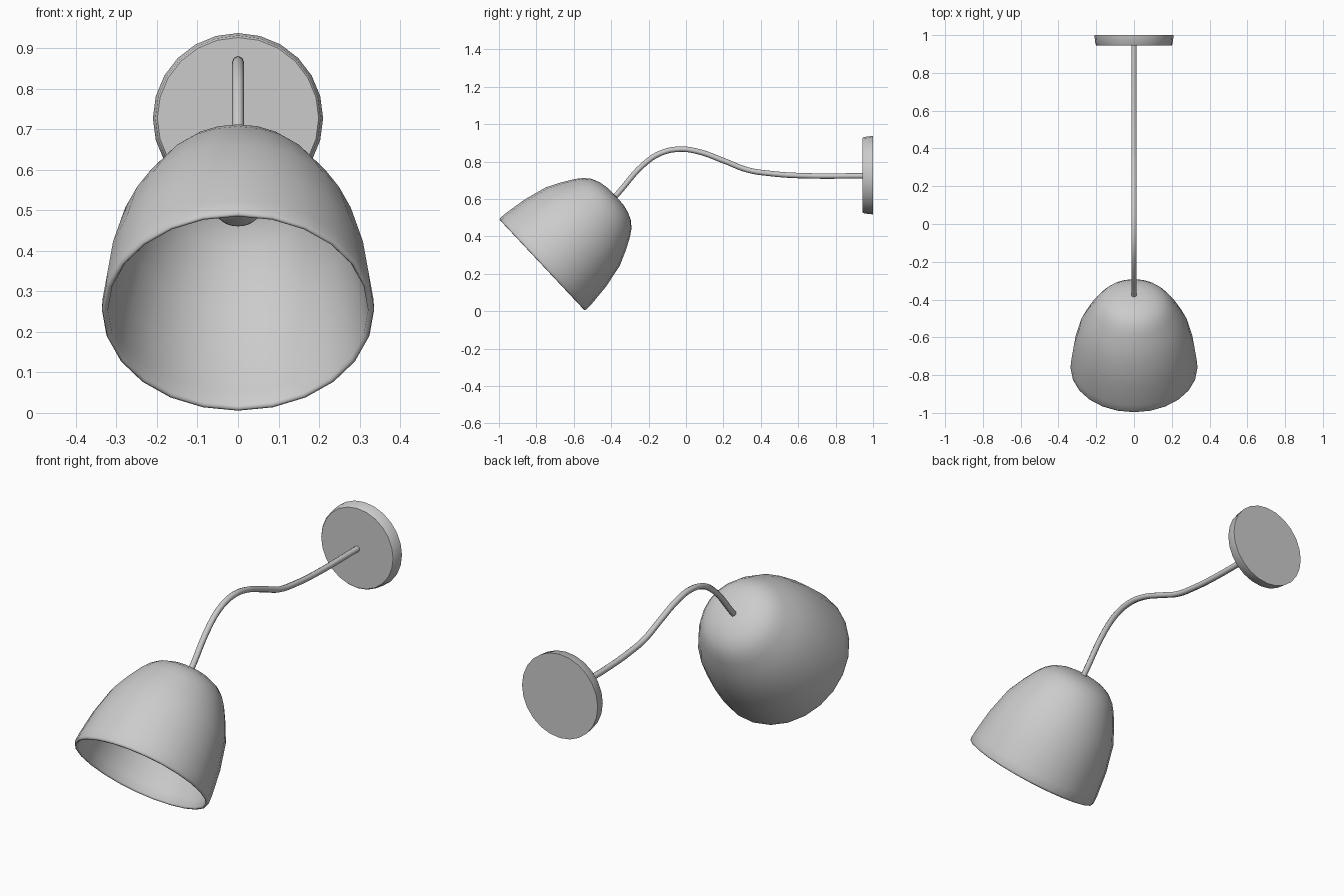
import bpy, bmesh, math
from mathutils import Vector, Matrix

if "Cube" in bpy.data.objects:
    bpy.data.objects.remove(bpy.data.objects["Cube"])

SIDES = 24


def smooth(ob, angle):
    bpy.ops.object.select_all(action='DESELECT')
    ob.select_set(True)
    bpy.context.view_layer.objects.active = ob
    bpy.ops.object.shade_smooth_by_angle(angle=math.radians(angle))


def lathe(name, profile, origin, axis, angle=50):
    """Spin (radius, height) points around an axis that starts at origin."""
    bm = bmesh.new()
    verts = [bm.verts.new((0, r, h)) for r, h in profile]
    edges = [bm.edges.new(pair) for pair in zip(verts, verts[1:])]
    bmesh.ops.spin(bm, geom=verts + edges, cent=(0, 0, 0), axis=(0, 0, 1),
                   angle=2 * math.pi, steps=SIDES, use_merge=False)
    bmesh.ops.remove_doubles(bm, verts=bm.verts, dist=1e-4)
    bmesh.ops.recalc_face_normals(bm, faces=bm.faces)
    turn = Vector(axis).to_track_quat('Z', 'Y').to_matrix().to_4x4()
    bm.transform(Matrix.Translation(origin) @ turn)
    mesh = bpy.data.meshes.new(name)
    bm.to_mesh(mesh)
    bm.free()
    ob = bpy.data.objects.new(name, mesh)
    bpy.context.collection.objects.link(ob)
    smooth(ob, angle)
    return ob


rim_centre = (0, -0.77, 0.247)
shade_axis = (0, 0.729, 0.684)

# Shade: outer bell, rounded rim, inner bell
outer = [(0, 0.54), (0.06, 0.538), (0.11, 0.528), (0.155, 0.508), (0.187, 0.48),
         (0.213, 0.445), (0.25, 0.38), (0.288, 0.30), (0.319, 0.17),
         (0.334, 0.05), (0.336, 0.012)]
rim = [(0.333, 0.002), (0.326, 0.0), (0.321, 0.008)]
inner = [(0.318, 0.05), (0.303, 0.17), (0.272, 0.30), (0.234, 0.38),
         (0.198, 0.44), (0.172, 0.47), (0.14, 0.495), (0.1, 0.512), (0, 0.522)]
lathe("lamp_shade", outer + rim + inner, rim_centre, shade_axis, 80)

# Bulb socket inside the shade
lathe("bulb_socket", [(0, 0.525), (0.055, 0.525), (0.055, 0.37), (0.045, 0.36), (0, 0.36)],
      rim_centre, shade_axis)

# Wall plate
lathe("wall_plate", [(0, 0), (0.199, 0), (0.204, 0.006), (0.21, 0.055), (0, 0.055)],
      (0, 0.945, 0.727), (0, 1, 0))

# Curved arm from shade to wall plate
path = [(-0.40, 0.59), (-0.365, 0.628), (-0.22, 0.79), (-0.13, 0.847), (-0.03, 0.866),
        (0.07, 0.852), (0.205, 0.803), (0.33, 0.755), (0.45, 0.736),
        (0.60, 0.725), (0.95, 0.723)]
curve = bpy.data.curves.new("arm", 'CURVE')
curve.dimensions = '3D'
curve.bevel_depth = 0.0145
curve.bevel_resolution = 2
curve.resolution_u = 5
curve.use_fill_caps = True
spline = curve.splines.new('BEZIER')
spline.bezier_points.add(len(path) - 1)
for point, (y, z) in zip(spline.bezier_points, path):
    point.co = (0, y, z)
    point.handle_left_type = point.handle_right_type = 'AUTO'
arm = bpy.data.objects.new("arm", curve)
bpy.context.collection.objects.link(arm)
bpy.ops.object.select_all(action='DESELECT')
arm.select_set(True)
bpy.context.view_layer.objects.active = arm
bpy.ops.object.convert(target='MESH')
smooth(bpy.context.view_layer.objects.active, 60)
